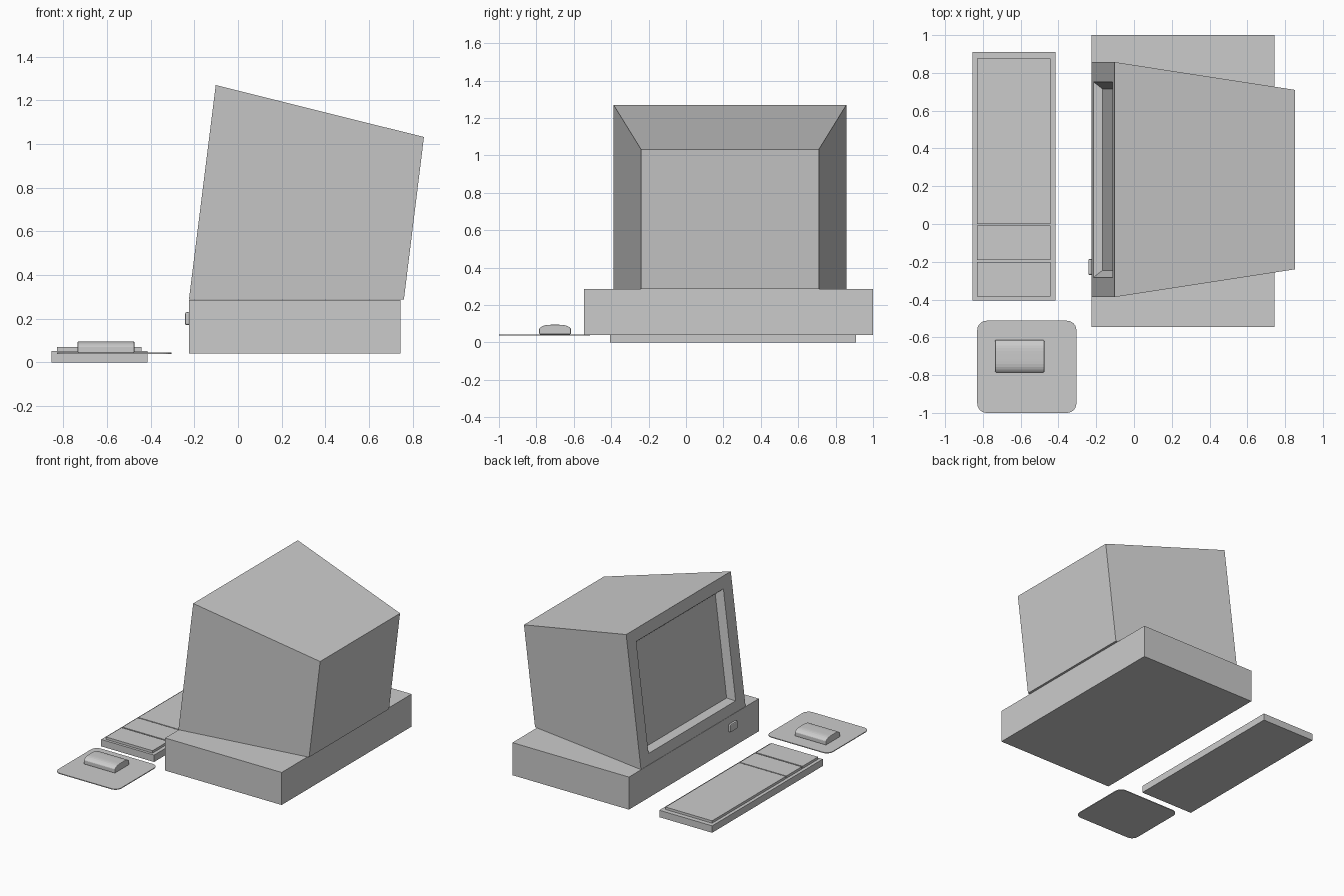
import bpy, bmesh, math
from mathutils import Vector

cube = bpy.data.objects.get("Cube")
if cube:
    bpy.data.objects.remove(cube)

grey = bpy.data.materials.new("plain grey")
grey.use_nodes = True
COLOUR = (0.6, 0.6, 0.6, 1)
grey.diffuse_color = COLOUR
grey.node_tree.nodes["Principled BSDF"].inputs["Base Color"].default_value = COLOUR


def finish(name, bm):
    bmesh.ops.recalc_face_normals(bm, faces=bm.faces)
    mesh = bpy.data.meshes.new(name)
    bm.to_mesh(mesh)
    bm.free()
    mesh.materials.append(grey)
    obj = bpy.data.objects.new(name, mesh)
    bpy.context.collection.objects.link(obj)
    return obj


def box(name, x, y, z):
    bm = bmesh.new()
    bmesh.ops.create_cube(bm, size=1)
    for v in bm.verts:
        v.co = [lo + (c + 0.5) * (hi - lo) for c, (lo, hi) in zip(v.co, (x, y, z))]
    return finish(name, bm)


def extrusion(name, points, offset):
    """Close a flat outline and extrude it by the offset vector."""
    bm = bmesh.new()
    face = bm.faces.new([bm.verts.new(p) for p in points])
    new = bmesh.ops.extrude_face_region(bm, geom=[face], use_keep_orig=True)["geom"]
    moved = [g for g in new if isinstance(g, bmesh.types.BMVert)]
    bmesh.ops.translate(bm, verts=moved, vec=offset)
    return finish(name, bm)


def bevel(obj, width, segments):
    mod = obj.modifiers.new("rounded edges", 'BEVEL')
    mod.width, mod.segments = width, segments


# Computer case and its power button
box("computer_case", (-0.225, 0.745), (-0.545, 1.0), (0.04, 0.285))
bevel(box("power_button", (-0.242, -0.222), (-0.27, -0.185), (0.17, 0.23)), 0.007, 2)

# Monitor: tilted tapering housing with a recessed screen
MID = 0.235
low, high = Vector((-0.225, 0, 0.287)), Vector((-0.102, 0, 1.27))
slope = high - low
inward = Vector((slope.z, 0, -slope.x)).normalized()


def front_ring(bm, half, bottom, top, depth):
    """Rectangle parallel to the monitor front, sunk by depth."""
    ring = []
    for t, side in ((bottom, -1), (bottom, 1), (top, 1), (top, -1)):
        p = low + slope * t + inward * depth
        ring.append(bm.verts.new((p.x, MID + side * half, p.z)))
    return ring


bm = bmesh.new()
back = [bm.verts.new((x, MID + s * 0.475, z)) for x, z, s in
        ((0.76, 0.287, -1), (0.76, 0.287, 1), (0.852, 1.032, 1), (0.852, 1.032, -1))]
rings = [back,
         front_ring(bm, 0.622, 0, 1, 0),
         front_ring(bm, 0.518, 0.08, 0.91, 0),
         front_ring(bm, 0.48, 0.11, 0.88, 0.045)]
for a, b in zip(rings, rings[1:]):
    for i in range(4):
        j = (i + 1) % 4
        bm.faces.new((a[i], a[j], b[j], b[i]))
bm.faces.new(back)
bm.faces.new(rings[-1])
finish("monitor", bm)

# Keyboard with three raised key blocks
box("keyboard_base", (-0.855, -0.415), (-0.405, 0.91), (0, 0.052))
for label, y in (("main", (0.0, 0.875)), ("cursor", (-0.19, -0.008)),
                 ("number", (-0.385, -0.2))):
    box(label + "_keys", (-0.83, -0.442), y, (0.05, 0.07))

# Mouse mat with rounded corners
radius = 0.05
outline = []
for cx, cy, start in ((-0.305, -0.512, 0), (-0.83, -0.512, 90),
                      (-0.83, -1.0, 180), (-0.305, -1.0, 270)):
    sx, sy = (1 if cx > -0.5 else -1), (1 if cy > -0.8 else -1)
    for k in range(7):
        a = math.radians(start + k * 15)
        outline.append((cx - sx * radius + radius * math.cos(a),
                        cy - sy * radius + radius * math.sin(a), 0.038))
extrusion("mouse_mat", outline, (0, 0, 0.006))

# Mouse with an arched back
profile = [(-0.735, -0.785, 0.044)]
for k in range(13):
    u = k / 6 - 1
    profile.append((-0.735, -0.7 + 0.085 * u, 0.095 - 0.02 * u ** 4))
profile.append((-0.735, -0.615, 0.044))
bevel(extrusion("mouse", profile, (0.26, 0, 0)), 0.004, 2)
